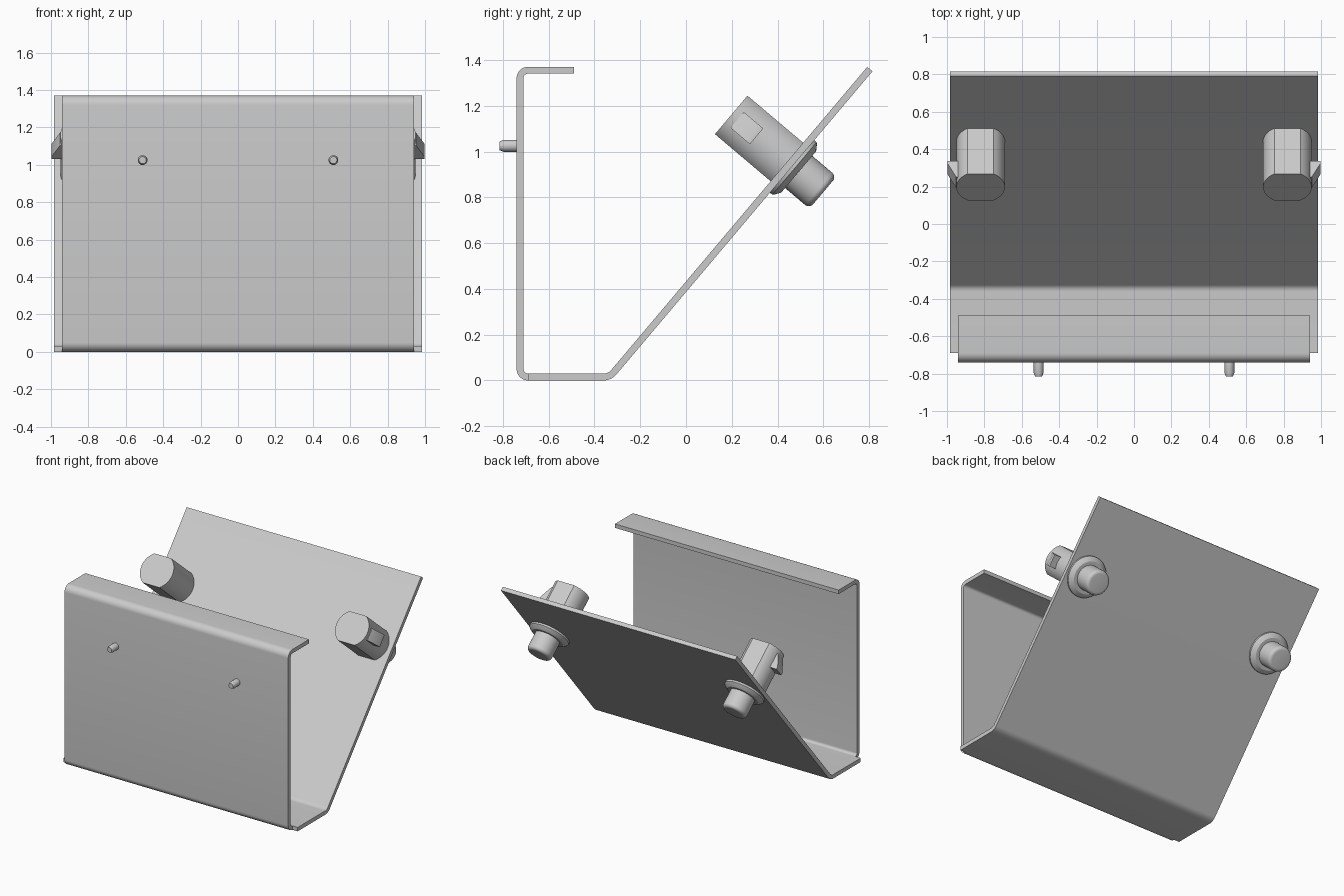
import bpy, bmesh, math
from mathutils import Vector

if "Cube" in bpy.data.objects:
    bpy.data.objects.remove(bpy.data.objects["Cube"])

grey = bpy.data.materials.new("steel grey")
grey.diffuse_color = (0.6, 0.6, 0.6, 1)
grey.use_nodes = True
grey.node_tree.nodes["Principled BSDF"].inputs["Base Color"].default_value = grey.diffuse_color


def finish(name, bm):
    bmesh.ops.remove_doubles(bm, verts=bm.verts, dist=1e-5)
    bmesh.ops.recalc_face_normals(bm, faces=bm.faces)
    me = bpy.data.meshes.new(name)
    bm.to_mesh(me)
    bm.free()
    me.materials.append(grey)
    ob = bpy.data.objects.new(name, me)
    bpy.context.collection.objects.link(ob)
    bpy.ops.object.select_all(action='DESELECT')
    ob.select_set(True)
    bpy.context.view_layer.objects.active = ob
    bpy.ops.object.shade_smooth_by_angle(angle=math.radians(30))
    return ob


def loft(name, rings):
    """Skin a list of rings of points and cap both ends."""
    bm = bmesh.new()
    vs = [[bm.verts.new(p) for p in r] for r in rings]
    n = len(vs[0])
    for a, b in zip(vs, vs[1:]):
        for i in range(n):
            j = (i + 1) % n
            bm.faces.new((a[i], a[j], b[j], b[i]))
    bm.faces.new(vs[0])
    bm.faces.new(vs[-1])
    return finish(name, bm)


def lathe(name, profile, origin, u, v, axis, sides=48):
    ring = [2 * math.pi * i / sides for i in range(sides)]
    return loft(name, [[origin + axis * t + (u * math.cos(a) + v * math.sin(a)) * r
                        for a in ring] for t, r in profile])


def sheet(name, path, radius, half_w, thick=0.03, steps=8):
    """Bent sheet metal: filleted centre line in yz, thickened, run along x."""
    pts = [Vector(p) for p in path]
    d = [(b - a).normalized() for a, b in zip(pts, pts[1:])]
    line = [(pts[0], d[0])]
    for k in range(1, len(pts) - 1):
        turn = d[k - 1].angle_signed(d[k])      # clockwise positive
        s = -1 if turn > 0 else 1
        start = pts[k] - d[k - 1] * radius * math.tan(abs(turn) / 2)
        c = start + Vector((-d[k - 1].y, d[k - 1].x)) * s * radius
        for i in range(steps + 1):
            a = s * abs(turn) * i / steps
            ca, sa = math.cos(a), math.sin(a)
            rot = lambda w: Vector((w.x * ca - w.y * sa, w.x * sa + w.y * ca))
            line.append((c + rot(start - c), rot(d[k - 1])))
    if (pts[-1] - line[-1][0]).length > 1e-3:
        line.append((pts[-1], d[-1]))
    rings = []
    for p, t in line:
        n = Vector((-t.y, t.x)) * thick / 2
        a, b = p + n, p - n
        rings.append([(-half_w, *a), (half_w, *a), (half_w, *b), (-half_w, *b)])
    return loft(name, rings)


# bent plates: front with top lip, and wider base with sloping back
sheet("front_plate", [(-0.49, 1.355), (-0.725, 1.355), (-0.725, 0.015), (-0.69, 0.015)], 0.035, 0.94)
sheet("base_and_sloping_plate", [(-0.69, 0.015), (-0.333, 0.015), (0.803, 1.36)], 0.06, 0.985)

X = Vector((1, 0, 0))
ang = math.radians(49.8)
ACROSS = Vector((0, math.cos(ang), math.sin(ang)))     # up the slope
AXIS = Vector((0, math.sin(ang), -math.cos(ang)))      # out through the slope

for side, tag in ((-1, "left"), (1, "right")):
    o = Vector((side * 0.82, 0.1975, 1.16))

    # barrel with two flats
    lim = math.asin(0.11 / 0.13)
    arc = [-lim + 2 * lim * i / 16 for i in range(17)]
    arc += [a + math.pi for a in arc]
    loft(tag + "_barrel", [[o + X * 0.13 * math.cos(a) + ACROSS * 0.13 * math.sin(a) + AXIS * t
                            for a in arc] for t in (0, 0.35)])

    # collar and rounded knob behind the sloping plate
    lathe(tag + "_collar", [(0.34, 0.15), (0.362, 0.15), (0.37, 0.142), (0.386, 0.118)],
          o, X, ACROSS, AXIS)
    knob = [(0.37, 0.092), (0.5, 0.092)]
    knob += [(0.5 + 0.025 * math.sin(a), 0.067 + 0.025 * math.cos(a))
             for a in (math.pi / 12 * i for i in range(1, 7))]
    lathe(tag + "_knob", knob, o, X, ACROSS, AXIS)

    # wedge latch on the outer side of the barrel
    loft(tag + "_latch", [[o + X * side * x + ACROSS * v + AXIS * t
                           for x, t in ((0.1, 0.034), (0.131, 0.034), (0.176, 0.125),
                                        (0.176, 0.145), (0.1, 0.145))]
                          for v in (-0.045, 0.045)])

    # pin on the front plate
    lathe(tag + "_front_pin", [(0, 0.026), (0.06, 0.026), (0.078, 0.019)],
          Vector((side * 0.51, -0.737, 1.025)), X, Vector((0, 0, 1)), Vector((0, -1, 0)), 24)
